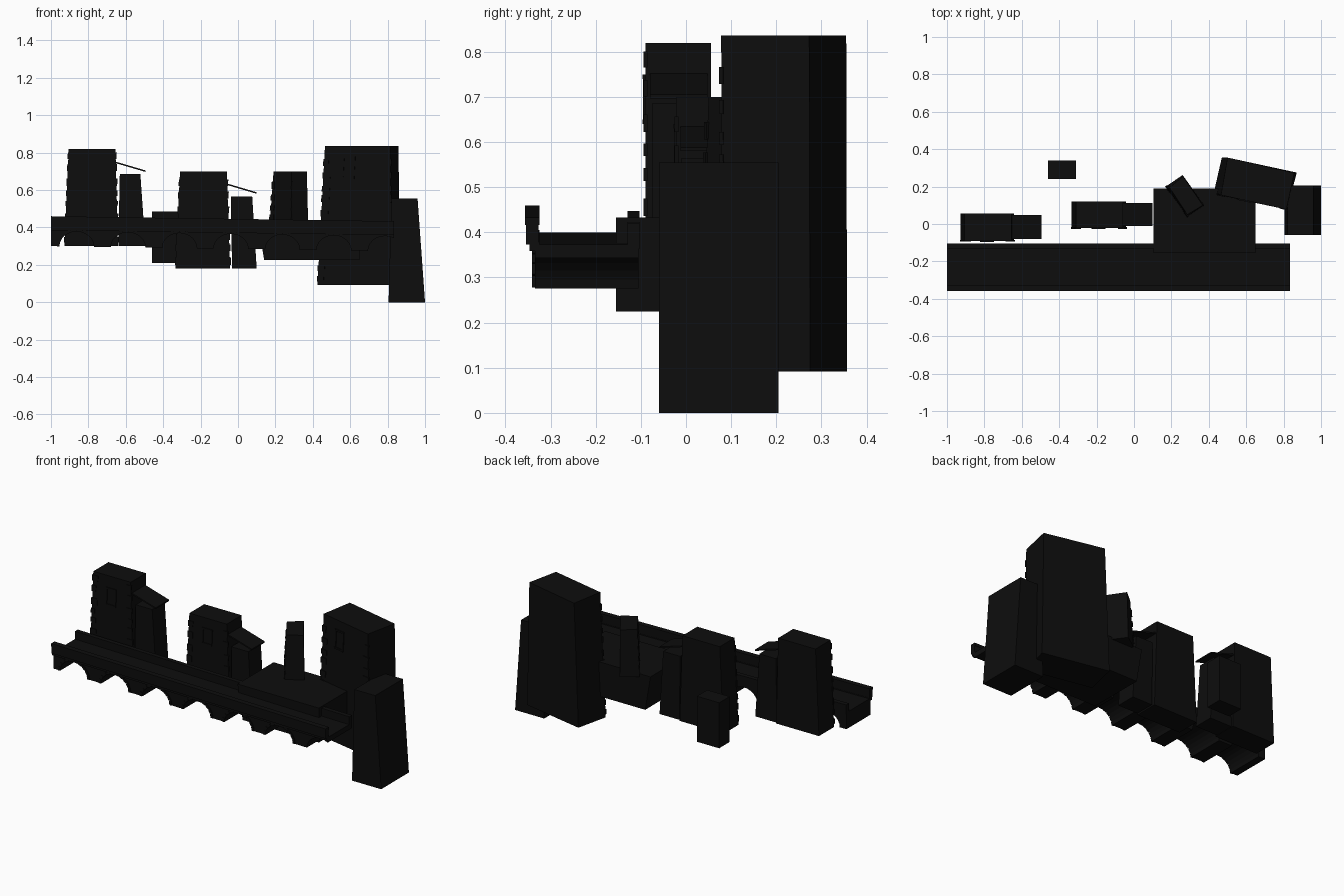
import bpy, bmesh, math, random
from mathutils import Vector

if "Cube" in bpy.data.objects:
    bpy.data.objects.remove(bpy.data.objects["Cube"])

random.seed(4)
stone = bpy.data.materials.new("dark_stone")
stone.diffuse_color = (0.004, 0.004, 0.004, 1)
stone.use_nodes = True
stone.node_tree.nodes["Principled BSDF"].inputs["Base Color"].default_value = stone.diffuse_color


def finish(name, bm):
    bmesh.ops.recalc_face_normals(bm, faces=bm.faces)
    me = bpy.data.meshes.new(name)
    bm.to_mesh(me)
    bm.free()
    ob = bpy.data.objects.new(name, me)
    bpy.context.collection.objects.link(ob)
    me.materials.append(stone)
    return ob


def hexa(bm, bottom, top):
    vs = [bm.verts.new(p) for p in bottom + top]
    for f in ((0, 1, 2, 3), (4, 5, 6, 7), (0, 1, 5, 4), (1, 2, 6, 5), (2, 3, 7, 6), (3, 0, 4, 7)):
        bm.faces.new([vs[i] for i in f])


def rect(x0, x1, y0, y1):
    return [(x0, y0), (x1, y0), (x1, y1), (x0, y1)]


def tower(name, base, top, z0, z1, quoins=False, windows=()):
    """Tapered block with optional corner stones and framed windows on its front"""
    bm = bmesh.new()
    hexa(bm, [(x, y, z0) for x, y in base], [(x, y, z1) for x, y in top])

    def corner(i, z):
        return Vector(base[i]).lerp(Vector(top[i]), (z - z0) / (z1 - z0))

    def front_box(u0, u1, a, b, d):
        pts = []
        for z in (a, b):
            l, r = corner(0, z), corner(1, z)
            ax = (r - l).normalized()
            n = Vector((ax.y, -ax.x))
            for u, k in ((u0, d), (u1, d), (u1, -0.005), (u0, -0.005)):
                p = l + ax * u + n * k
                pts.append((p.x, p.y, z))
        hexa(bm, pts[:4], pts[4:])

    if quoins:
        z = z0 + 0.02
        while z < z1 - 0.05:
            h = random.uniform(0.025, 0.04)
            w = (corner(1, z) - corner(0, z)).length
            s = random.uniform(0.02, 0.04)
            front_box(-0.004, s, z, z + h, 0.004)
            front_box(w - s, w + 0.004, z, z + h, 0.004)
            z += h + random.uniform(0.02, 0.045)
    for u, z, w, h in windows:
        front_box(u, u + w, z, z + 0.01, 0.006)
        front_box(u, u + w, z + h - 0.01, z + h, 0.006)
        front_box(u, u + 0.01, z, z + h, 0.005)
        front_box(u + w - 0.01, u + w, z, z + h, 0.005)
    return finish(name, bm)


# Gate towers and their lower annexes
tower("left_tower", rect(-0.928, -0.642, -0.09, 0.055), rect(-0.905, -0.655, -0.09, 0.055),
      0.30, 0.82, True, [(0.09, 0.64, 0.07, 0.11)])
tower("left_annex", rect(-0.64, -0.495, -0.075, 0.045), rect(-0.632, -0.522, -0.075, 0.045), 0.30, 0.685)
tower("middle_tower", rect(-0.335, -0.042, -0.022, 0.12), rect(-0.31, -0.06, -0.022, 0.12),
      0.18, 0.70, True, [(0.09, 0.54, 0.07, 0.10)])
tower("middle_annex", rect(-0.032, 0.10, -0.01, 0.11), rect(-0.038, 0.076, -0.01, 0.11), 0.18, 0.565)

# Lean-to roofs
for name, x0, z0, x1, z1, y0, y1 in (("left_lean_to_roof", -0.665, 0.755, -0.495, 0.705, -0.08, 0.048),
                                     ("middle_lean_to_roof", -0.065, 0.637, 0.10, 0.588, -0.012, 0.112)):
    bm = bmesh.new()
    low = [(x0, y0, z0 - 0.008), (x1, y0, z1 - 0.008), (x1, y1, z1 - 0.008), (x0, y1, z0 - 0.008)]
    hexa(bm, low, [(x, y, z + 0.008) for x, y, z in low])
    finish(name, bm)

# Rear block, platform and the turned turret on it
tower("rear_block", rect(-0.46, -0.31, 0.24, 0.34), rect(-0.46, -0.31, 0.24, 0.34), 0.21, 0.485)
tower("platform", rect(0.14, 0.65, -0.155, 0.19), rect(0.105, 0.65, -0.155, 0.19), 0.225, 0.433)
turret = [(0.17, 0.20), (0.285, 0.04), (0.375, 0.10), (0.26, 0.262)]
turret_top = [(0.19, 0.195), (0.285, 0.05), (0.368, 0.10), (0.262, 0.255)]
tower("turret", turret, turret_top, 0.42, 0.70, True)

# Keep and its buttress
tower("keep", [(0.425, 0.16), (0.82, 0.08), (0.87, 0.275), (0.47, 0.357)],
      [(0.465, 0.155), (0.815, 0.078), (0.857, 0.273), (0.5, 0.355)],
      0.092, 0.836, True, [(0.10, 0.66, 0.07, 0.12)])
tower("buttress", rect(0.805, 1.0, -0.06, 0.205), rect(0.82, 0.96, -0.06, 0.205), 0.0, 0.555)


# Arched bridge, falling gently toward the right
def fall(x):
    return -0.0145 * (x + 1)


PITCH, R, FIRST = 0.275, 0.0925, -0.8625
outline = [(-1, 0.40), (-1, 0.30)]
for k in range(7):
    c = FIRST + PITCH * k
    for i in range(13):
        a = math.pi * (1 - i / 12)
        x, z = c + R * math.cos(a), 0.30 + 0.08 * math.sin(a)
        if x < 0.835:
            outline.append((x, z))
    
outline += [(0.835, 0.30)] if outline[-1][0] < 0.83 and abs(outline[-1][1] - 0.30) < 0.01 else [(0.835, outline[-1][1])]
outline.append((0.835, 0.40))
bm = bmesh.new()
face = bm.faces.new([bm.verts.new((x, -0.335, z + fall(x))) for x, z in outline])
new = bmesh.ops.extrude_face_region(bm, geom=[face])["geom"]
bmesh.ops.translate(bm, vec=(0, 0.23, 0), verts=[v for v in new if isinstance(v, bmesh.types.BMVert)])
finish("bridge_arches", bm)


def rail(name, y0, y1, z0, z1):
    bm = bmesh.new()
    pts = [[(x, y, z + fall(x)) for x, y in rect(-1, 0.835, y0, y1)] for z in (z0, z1)]
    hexa(bm, *pts)
    finish(name, bm)


rail("front_parapet", -0.355, -0.327, 0.40, 0.45)
rail("front_coping", -0.357, -0.325, 0.443, 0.46)
rail("front_string_course", -0.347, -0.325, 0.385, 0.405)
rail("rear_parapet", -0.13, -0.103, 0.39, 0.447)

# Raised stone rings around the arches
for k in range(6):
    c = FIRST + PITCH * k
    bm = bmesh.new()
    for i in range(10):
        quads = []
        for y in (-0.341, -0.33):
            q = []
            for r, j in ((0, i + 0.06), (0, i + 0.94), (0.014, i + 0.94), (0.014, i + 0.06)):
                a = math.pi * j / 10
                x = c + (R + r) * math.cos(a)
                q.append((x, y, 0.30 + (0.08 + r) * math.sin(a) + fall(x)))
            quads.append(q)
        hexa(bm, *quads)
    finish("arch_ring_%d" % (k + 1), bm)
